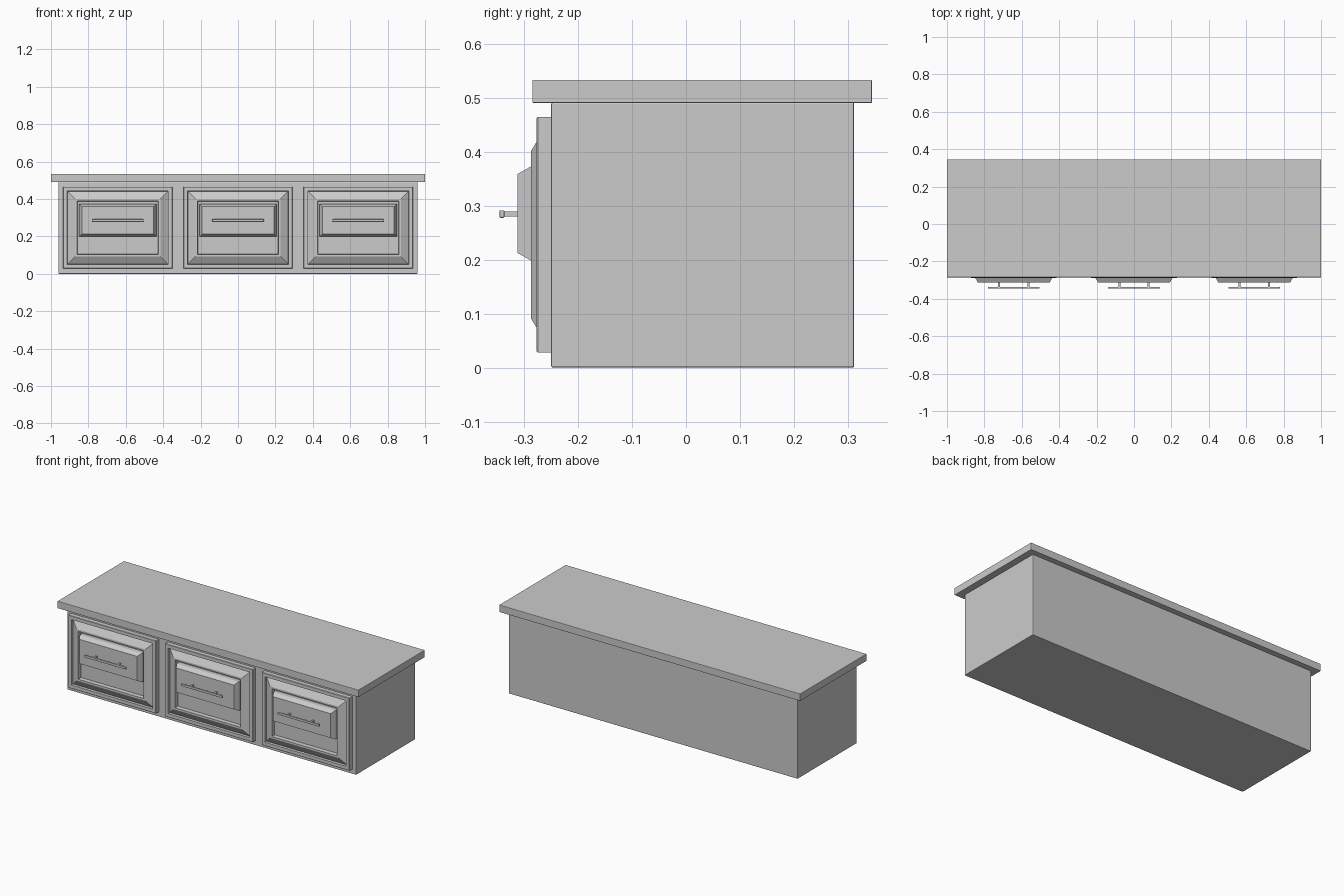
import bpy, bmesh

cube = bpy.data.objects.get("Cube")
if cube:
    bpy.data.objects.remove(cube, do_unlink=True)

grey = bpy.data.materials.new("plain grey")
grey.use_nodes = True
COLOUR = (0.6, 0.6, 0.6, 1)
grey.diffuse_color = COLOUR
grey.node_tree.nodes["Principled BSDF"].inputs["Base Color"].default_value = COLOUR


def finish(name, bm, bevel=0):
    bmesh.ops.recalc_face_normals(bm, faces=bm.faces)
    mesh = bpy.data.meshes.new(name)
    bm.to_mesh(mesh)
    bm.free()
    mesh.materials.append(grey)
    obj = bpy.data.objects.new(name, mesh)
    bpy.context.collection.objects.link(obj)
    if bevel:
        mod = obj.modifiers.new("soft edges", "BEVEL")
        mod.width = bevel
        mod.segments = 2
    return obj


def box(name, x, y, z, bevel=0):
    """Box from (low, high) ranges along each axis."""
    bm = bmesh.new()
    bmesh.ops.create_cube(bm, size=1)
    for v in bm.verts:
        v.co = [r[0] if c < 0 else r[1] for c, r in zip(v.co, (x, y, z))]
    return finish(name, bm, bevel)


def stepped_panel(name, cx, half, low, high, steps):
    """Rectangular front panel swept through (inset, depth) steps."""
    bm = bmesh.new()
    rings = []
    for inset, y in steps:
        h, a, b = half - inset, low + inset, high - inset
        rings.append([bm.verts.new((cx + sx * h, y, z))
                      for sx, z in ((-1, a), (1, a), (1, b), (-1, b))])
    for r, s in zip(rings, rings[1:]):
        for i in range(4):
            j = (i + 1) % 4
            bm.faces.new((r[i], r[j], s[j], s[i]))
    bm.faces.new(rings[0])
    bm.faces.new(rings[-1])
    return finish(name, bm)


# Carcass and overhanging worktop
box("cabinet_body", (-0.96, 0.96), (-0.25, 0.312), (0, 0.492), 0.003)
box("worktop", (-1, 1), (-0.285, 0.345), (0.491, 0.534), 0.002)

# Outer rim, groove, sloped frame and sunken centre
FRAME = [(0, -0.245), (0, -0.275), (0.002, -0.277), (0.022, -0.277),
         (0.024, -0.264), (0.064, -0.288), (0.075, -0.288), (0.077, -0.264)]
DRAWER = [(0, -0.26), (0, -0.288), (0.014, -0.313)]

for label, cx in (("right", -0.643), ("middle", 0), ("left", 0.643)):
    stepped_panel(label + "_front_frame", cx, 0.292, 0.028, 0.465, FRAME)
    stepped_panel(label + "_raised_panel", cx, 0.206, 0.199, 0.373, DRAWER)
    # Bar handle on two posts
    box(label + "_handle_bar", (cx - 0.138, cx + 0.138),
        (-0.346, -0.337), (0.278, 0.292), 0.002)
    for side, dx in (("right", -0.078), ("left", 0.078)):
        box(f"{label}_handle_post_{side}", (cx + dx - 0.005, cx + dx + 0.005),
            (-0.338, -0.312), (0.28, 0.29))
